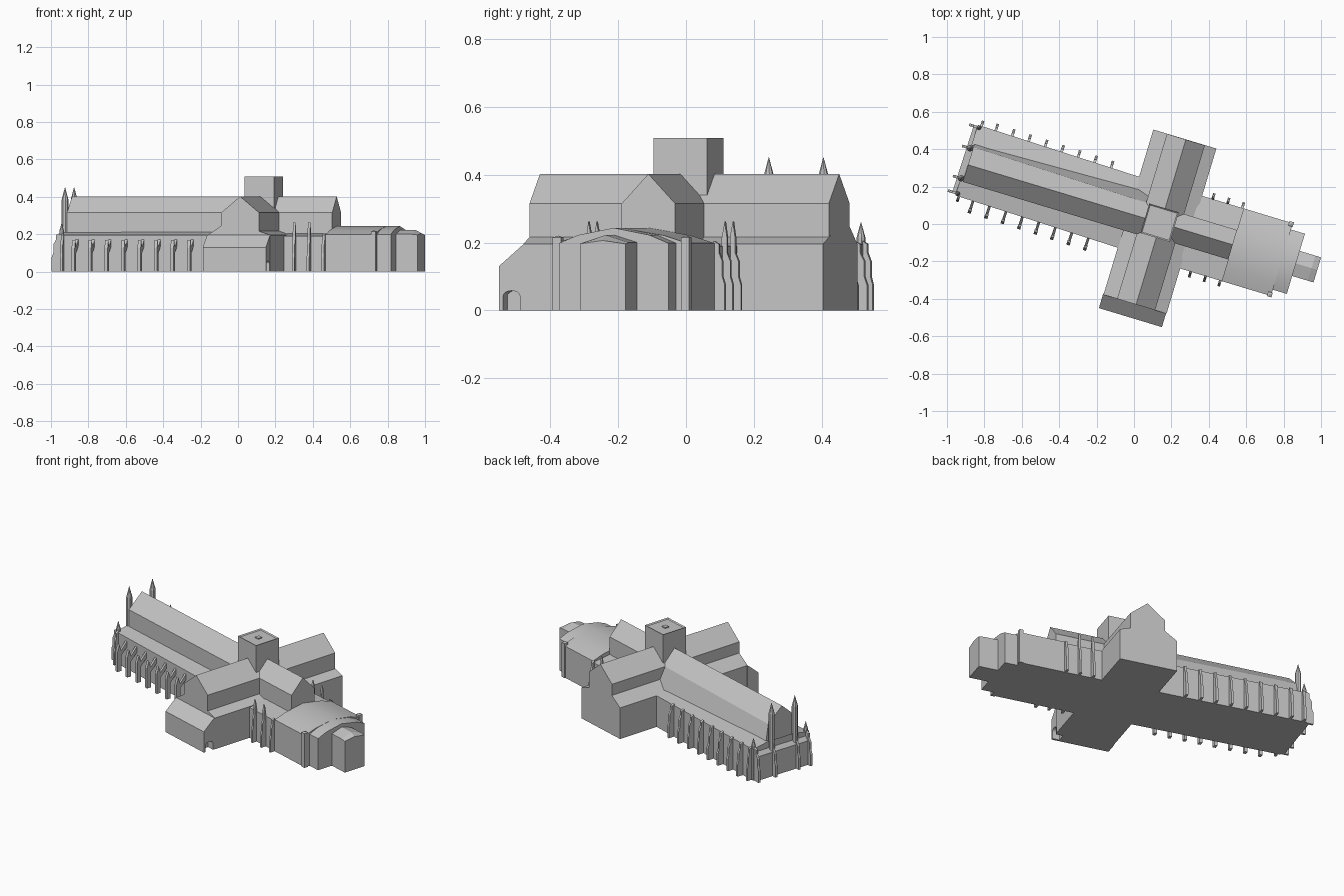
import bpy, bmesh, math
from mathutils import Matrix, Vector

if "Cube" in bpy.data.objects:
    bpy.data.objects.remove(bpy.data.objects["Cube"])

stone = bpy.data.materials.new("grey_stone")
stone.diffuse_color = (0.55, 0.55, 0.55, 1)
stone.use_nodes = True
stone.node_tree.nodes["Principled BSDF"].inputs["Base Color"].default_value = stone.diffuse_color


def rot(deg):
    return Matrix.Rotation(math.radians(deg), 4, 'Z')


# Building axes: local x runs east along the church, origin under the tower
MAIN = Matrix.Translation((0.137, 0.007, 0)) @ rot(-16.8)
NAVE = MAIN @ rot(-1.05) @ Matrix.Translation((0, 0.002, 0))
CROSS = MAIN @ rot(90)


def finish(name, bm, frame):
    bmesh.ops.recalc_face_normals(bm, faces=bm.faces)
    mesh = bpy.data.meshes.new(name)
    bm.to_mesh(mesh)
    bm.free()
    mesh.transform(frame)
    mesh.materials.append(stone)
    ob = bpy.data.objects.new(name, mesh)
    bpy.context.collection.objects.link(ob)
    return ob


def loft(name, sections, frame, skip=None):
    """Join (position, [(side, height), ...]) sections along local x; skip leaves one strip open."""
    bm = bmesh.new()
    rings = [[bm.verts.new((s, a, z)) for a, z in prof] for s, prof in sections]
    n = len(rings[0])
    for r, q in zip(rings, rings[1:]):
        for i in range(n):
            if i != skip:
                bm.faces.new((r[i], r[(i + 1) % n], q[(i + 1) % n], q[i]))
    bm.faces.new(rings[0])
    bm.faces.new(rings[-1])
    return finish(name, bm, frame)


def extrude(name, prof, s0, s1, frame, skip=None):
    return loft(name, [(s0, prof), (s1, prof)], frame, skip)


def hall(half, eave, ridge, base=0, mid=0):
    return [(mid - half, base), (mid + half, base), (mid + half, eave),
            (mid, ridge), (mid - half, eave)]


def aisles(half, inner, eave, top, top2=None):
    return [(-half, 0), (half, 0), (half, eave), (inner, top2 or top), (-inner, top), (-half, eave)]


def place(frame, x, y, turn):
    return frame @ Matrix.Translation((x, y, 0)) @ rot(turn)


def pinnacle(name, frame, x, y, r, z0, z1, tip, sides=8):
    bm = bmesh.new()
    ring = lambda rad, z: [(rad * math.cos(2 * math.pi * (i + .5) / sides),
                            rad * math.sin(2 * math.pi * (i + .5) / sides), z) for i in range(sides)]
    lo = [bm.verts.new(p) for p in ring(r, z0)]
    hi = [bm.verts.new(p) for p in ring(r, z1)]
    top = bm.verts.new((0, 0, tip))
    bm.faces.new(lo)
    for i in range(sides):
        j = (i + 1) % sides
        bm.faces.new((lo[i], lo[j], hi[j], hi[i]))
        bm.faces.new((hi[i], hi[j], top))
    return finish(name, bm, frame @ Matrix.Translation((x, y, 0)))


# Nave: low aisles with a tall gabled centre, its north wall leaning outwards
extrude("nave_aisles", aisles(0.198, 0.085, 0.195, 0.215), -1.085, -0.17, NAVE, 3)
loft("nave_clerestory",
     [(u, [(-0.095, 0.205), (foot, 0.205), (eave, 0.315), (0, 0.402), (-0.095, 0.315)])
      for u, foot, eave in ((-1.07, 0.117, 0.1), (-0.07, 0.14, 0.082))], MAIN, 0)
# Low sloping porch across the west front
extrude("west_porch", [(0.07, -0.198 * 0), (0.105, 0), (0.105, 0.15), (0.07, 0.192)], -0.18, 0.18,
        place(NAVE, -1.0, 0, 90))

# Transept with lean-to at its south end
extrude("transept_aisles", aisles(0.176, 0.1, 0.195, 0.22, 0.245), -0.455, 0.467, CROSS, 3)
extrude("transept_clerestory", hall(0.106, 0.315, 0.402, 0.205, -0.006), -0.455, 0.466, CROSS, 0)
lean_to = extrude("transept_lean_to",
                  [(-0.45, 0), (-0.531, 0), (-0.531, 0.13), (-0.455, 0.195), (-0.45, 0.195)],
                  -0.179, 0.173, MAIN)

# Arched doorway cut into the lean-to
arch = [(-0.518, -0.02), (-0.466, -0.02)]
arch += [(-0.492 + 0.026 * math.cos(t * math.pi / 8), 0.042 + 0.016 * math.sin(t * math.pi / 8))
         for t in range(9)]
cutter = extrude("doorway_cutter", arch, 0.13, 0.2, MAIN)
cutter.hide_render = True
cutter.hide_viewport = True
cut = lean_to.modifiers.new("doorway", 'BOOLEAN')
cut.object = cutter
cut.operation = 'DIFFERENCE'
cut.solver = 'EXACT'

# Choir and its aisles
extrude("choir_aisles", aisles(0.203, 0.08, 0.19, 0.205), 0.165, 0.41, MAIN, 3)
extrude("choir_clerestory", hall(0.082, 0.315, 0.402, 0.2), 0.07, 0.408, MAIN, 0)


# East chapels under one low ridged roof
def low_roof(half, shoulder, z):
    return [(-half, 0), (half, 0), (half, 0.198), (shoulder, z), (0, 0.243),
            (-shoulder, z), (-half, 0.198)]


for name, u0, u1, half, shoulder, z in (("retrochoir", 0.408, 0.683, 0.203, 0.13, 0.221),
                                        ("east_chapel", 0.683, 0.761, 0.168, 0.11, 0.222)):
    ob = extrude(name, low_roof(half, shoulder, z), u0, u1, MAIN)
    bpy.ops.object.select_all(action='DESELECT')
    bpy.context.view_layer.objects.active = ob
    ob.select_set(True)
    bpy.ops.object.shade_smooth_by_angle(angle=math.radians(25))
loft("end_chapel", [(0.755, hall(0.07, 0.2, 0.222, 0, 0.002)),
                    (0.848, hall(0.07, 0.2, 0.222, 0, 0.002)),
                    (0.88, hall(0.07, 0.196, 0.206, 0, 0.002))], MAIN)

# Crossing tower with slightly sunken roof and a small hatch
h = 0.0825
bm = bmesh.new()
bmesh.ops.create_cube(bm, size=1, matrix=Matrix.Translation((0, 0, 0.355)) @ Matrix.Diagonal((2 * h, 2 * h, 0.306, 1)))
bm.faces.ensure_lookup_table()
roof = max(bm.faces, key=lambda f: f.calc_center_median().z)
bmesh.ops.inset_region(bm, faces=[roof], thickness=0.01)
bmesh.ops.translate(bm, verts=roof.verts, vec=Vector((0, 0, -0.006)))
finish("tower", bm, MAIN)
extrude("tower_hatch", [(-0.014, 0.5), (0.014, 0.5), (0.014, 0.508), (-0.014, 0.508)],
        -0.014, 0.014, MAIN)

# Stepped buttresses (outward distance, height)
STEPPED = [(-0.003, 0), (0.042, 0), (0.042, 0.075), (0.032, 0.1), (0.032, 0.145),
           (0.018, 0.17), (0.018, 0.195), (-0.003, 0.205)]
TALL = STEPPED[:6] + [(0.018, 0.215), (0.009, 0.262), (-0.003, 0.215)]
STRUT = [(-0.003, 0.14), (0.05, 0.085), (0.05, 0.115), (-0.003, 0.175)]
W = 0.007


def slim(prof, k):
    return [(d * k, z) for d, z in prof]


for i in range(8):
    x = -0.985 + i * 0.0925
    extrude("nave_north_buttress", slim(STEPPED, 0.9), -W, W, place(NAVE, x, 0.198, 0))
    south = place(NAVE, x, -0.198, 180)
    extrude("nave_south_strut", STRUT, -W, W, south)
    extrude("nave_south_pier", [(0.042, 0), (0.068, 0), (0.068, 0.125), (0.055, 0.168), (0.042, 0.125)],
            -W - 0.002, W + 0.002, south)
for x, prof in ((0.235, TALL), (0.318, TALL), (0.4, STEPPED)):
    for side, turn in ((0.203, 0), (-0.203, 180)):
        extrude("choir_buttress", slim(prof, 0.75), -W, W, place(MAIN, x, side, turn))

# West front: corner buttresses, pinnacles and tall turrets
for side, turn in ((1, 0), (-1, 180)):
    extrude("west_corner_buttress", slim(STEPPED, 0.7), -W, W, place(NAVE, -1.065, side * 0.198, turn))
    extrude("west_face_buttress", STEPPED, -W, W, place(NAVE, -1.088, side * 0.185, 90))
    extrude("west_inner_buttress", STEPPED, -W, W, place(MAIN, -1.088, side * 0.084 + 0.004, 90))
    pinnacle("west_corner_pinnacle", NAVE, -1.075, side * 0.186, 0.013, 0, 0.215, 0.262)
    pinnacle("west_turret", MAIN, -1.085, side * 0.084 + 0.004, 0.018, 0, 0.385, 0.453)
    # Small square turrets on the east block
    pinnacle("east_corner_turret", MAIN, 0.675, side * 0.197, 0.018, 0, 0.215, 0.22, 4)
